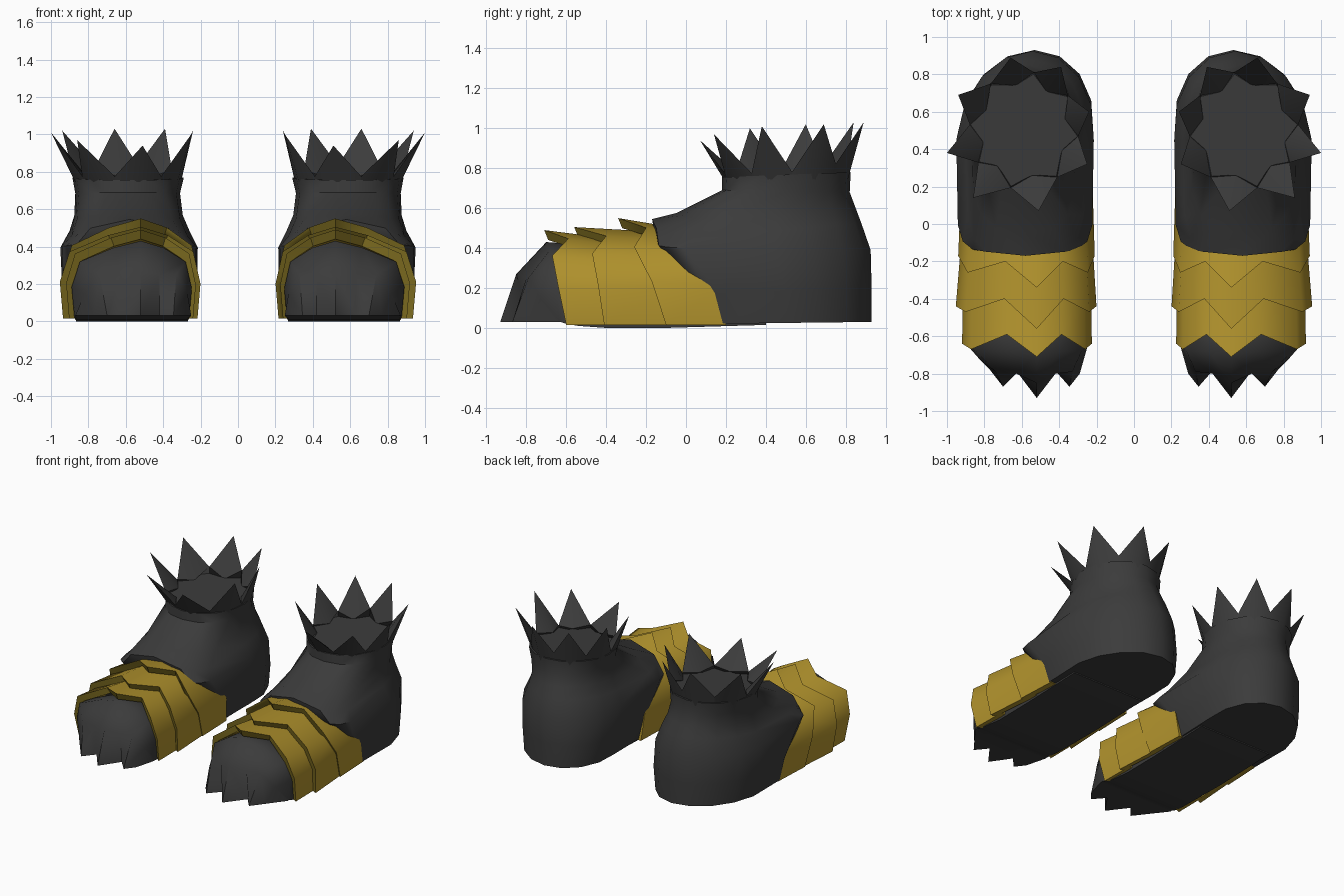
import bpy, bmesh, math

if "Cube" in bpy.data.objects:
    bpy.data.objects.remove(bpy.data.objects["Cube"])


def material(name, rgb):
    m = bpy.data.materials.new(name)
    m.diffuse_color = (*rgb, 1)
    m.use_nodes = True
    m.node_tree.nodes["Principled BSDF"].inputs["Base Color"].default_value = m.diffuse_color
    return m


DARK = material("charcoal hide", (0.044, 0.044, 0.044))
GOLD = material("gold plate", (0.44, 0.29, 0.026))
EDGE = material("dark gold edge", (0.24, 0.175, 0.017))


def build(name, verts, faces, mats, angle=40, rule=None):
    """Make one part, mirrored to the other foot."""
    me = bpy.data.meshes.new(name)
    bm = bmesh.new()
    vs = [bm.verts.new(v) for v in verts]
    for i, f in enumerate(faces):
        face = bm.faces.new([vs[k] for k in f])
        if rule:
            face.material_index = rule(i)
    bmesh.ops.recalc_face_normals(bm, faces=bm.faces)
    bm.to_mesh(me)
    bm.free()
    for m in mats:
        me.materials.append(m)
    ob = bpy.data.objects.new(name, me)
    bpy.context.collection.objects.link(ob)
    ob.modifiers.new("other_foot", "MIRROR").use_mirror_merge = False
    bpy.ops.object.select_all(action="DESELECT")
    ob.select_set(True)
    bpy.context.view_layer.objects.active = ob
    bpy.ops.object.shade_smooth_by_angle(angle=math.radians(angle))
    return ob


def grid(rows, cols, wrap_rows=False, wrap_cols=False):
    out = []
    for r in range(rows if wrap_rows else rows - 1):
        for c in range(cols if wrap_cols else cols - 1):
            a, b = r * cols, ((r + 1) % rows) * cols
            d = (c + 1) % cols
            out.append((a + c, a + d, b + d, b + c))
    return out


# Arch across the foot: (side, height) from inner to outer foot edge
ARCH = [(-.95, 0), (-1, .38), (-.88, .73), (-.45, .91), (0, 1),
        (.40, .91), (.88, .73), (1, .40), (.96, 0)]
CX, WL, WR = .52, .31, .42


def arch(ys, h, w=1.0, z0=.015):
    """ys: y at foot edge, side, shoulder, quarter, apex."""
    pts = []
    for i, (u, v) in enumerate(ARCH):
        y = ys[min(i, 8 - i)]
        pts.append((CX + u * w * (WL if u < 0 else WR), y, z0 + v * (h - z0)))
    return pts


# Inner foot with clawed toe; kept slim beneath the plates
claw_x = [.25, .29, .345, .42, .52, .63, .70, .77, .87]
brow_x = [.25, .27, .33, .42, .52, .63, .74, .82, .87]
brow_y = [-.63, -.73, -.79, -.80, -.85, -.80, -.79, -.73, -.63]
brow_z = [.03, .15, .25, .25, .27, .25, .25, .15, .03]
claw_y = [-.65, -.80, -.87, -.785, -.93, -.785, -.87, -.78, -.65]
rows = [arch([.4] * 5, .38, .86),
        arch([-.10] * 5, .38, .86, 0),
        arch([-.40] * 5, .37, .85, 0),
        arch([-.54, -.55, -.56, -.56, -.57], .42, .87, .01),
        arch([-.60, -.65, -.68, -.68, -.70], .43, .88, .02),
        list(zip(brow_x, brow_y, brow_z)),
        [(x, y, .03) for x, y in zip(claw_x, claw_y)]]
verts = [p for r in rows for p in r]
n = len(rows)
faces = grid(n, 9)
faces += [(r * 9, r * 9 + 8, r * 9 + 17, r * 9 + 9) for r in range(n - 2)]
faces.append([(n - 2) * 9] + list(range((n - 1) * 9, n * 9)) + [(n - 2) * 9 + 8])
faces.append(tuple(range(9)))
build("foot_and_claws", verts, faces, [DARK], 65)

# Three overlapping instep plates: front edge, back edge, heights, widths
plates = [
    ("front_plate", [-.60, -.64, -.67, -.59, -.71], [-.34, -.34, -.34, -.32, -.36],
     .49, .445, .95, .94),
    ("middle_plate", [-.41, -.44, -.47, -.40, -.56], [.0, -.06, -.12, -.06, -.12],
     .505, .48, 1.03, .955),
    ("rear_plate", [-.10, -.17, -.26, -.20, -.34], [.20, .18, .05, .0, -.04],
     .55, .50, 1.0, .965),
]
for name, front, back, hf, hb, wf, wb in plates:
    lip = [y + .02 for y in front]
    rows = [arch(back, hb, wb), arch(front, hf, wf),
            arch(lip, hf - .05, wf - .10), arch(back, hb - .05, wb - .11)]
    faces = grid(4, 9, wrap_rows=True) + [(0, 9, 18, 27), (8, 17, 26, 35)]
    build(name, [p for r in rows for p in r], faces, [GOLD, EDGE], 58,
          lambda i: 1 if 8 <= i < 16 else 0)

# Ankle: tilted rings (x min, x max, y front, y back, z front, z back, squareness, side drop)
rings = [
    (.25, .92, .09, .93, .02, .03, 7, 0),
    (.22, .94, .06, .93, .17, .20, 7, 0),
    (.215, .95, -.15, .925, .43, .39, 7, .03),
    (.26, .90, -.17, .88, .545, .52, 4.5, .11),
    (.295, .875, -.05, .85, .575, .60, 3, .05),
    (.31, .87, .18, .82, .69, .68, 2.2, 0),
    (.29, .885, .18, .825, .755, .78, 2, 0),
]
N = 16


def ring(x0, x1, yf, yb, zf, zb, p, drop):
    cx, cy = (x0 + x1) / 2, max((yf + yb) / 2, .45)
    pts = []
    for k in range(N):
        a = 2 * math.pi * k / N
        c, s = math.cos(a), math.sin(a)
        e = 2 / p if s < 0 else 1
        u = math.copysign(abs(c) ** e, c)
        v = math.copysign(abs(s) ** e, s)
        y = cy + v * ((cy - yf) if s < 0 else (yb - cy))
        t = (y - yf) / (yb - yf)
        z = zf + (zb - zf) * t - drop * u * u * (1 - t)
        # heel leans towards the inner side
        skew = -.055 * max(0, v) * max(0, (.7 - z) / .7) ** .4 if z < .7 else 0
        pts.append((cx + u * (x1 - x0) / 2 + skew, y, z))
    return pts


verts = [p for r in rings for p in ring(*r)]
faces = grid(len(rings), N, wrap_cols=True)
faces += [tuple(range(N)), tuple(range((len(rings) - 1) * N, len(rings) * N))]
build("ankle", verts, faces, [DARK], 45)

# Collar of eight flared spikes around the ankle rim
tips = [(.66, .89, 1.03), (.39, .84, 1.03), (.24, .60, 1.02), (.25, .32, 1.0),
        (.51, .07, .94), (.86, .14, .97), (1.0, .38, 1.01), (.94, .69, 1.02)]
RX, RY, MX, MY = .297, .322, .588, .50
angles = [math.atan2((y - MY) / RY, (x - MX) / RX) for x, y, z in tips]


def rim(a, r, z):
    return (MX + RX * r * math.cos(a), MY + RY * r * math.sin(a), z)


def between(a, b):
    return a + ((b - a + math.pi) % (2 * math.pi) - math.pi) / 2


verts, faces = [], []
for i, tip in enumerate(tips):
    a = angles[i]
    lo, hi = between(a, angles[i - 1]), between(a, angles[(i + 1) % 8])
    b = len(verts)
    for e in (lo, hi):
        verts.append(rim(e, .98, .775 + .06 * max(0, math.sin(e))))
    verts += [rim(a, .76, .77), tip, rim(a, .985, .745),
              rim(lo, .93, .735), rim(hi, .93, .735)]
    faces += [(b, b + 3, b + 2), (b + 2, b + 3, b + 1),
              (b, b + 5, b + 4, b + 3), (b + 1, b + 3, b + 4, b + 6),
              (b, b + 2, b + 4, b + 5), (b + 1, b + 6, b + 4, b + 2)]
build("collar_spikes", verts, faces, [DARK], 50)
